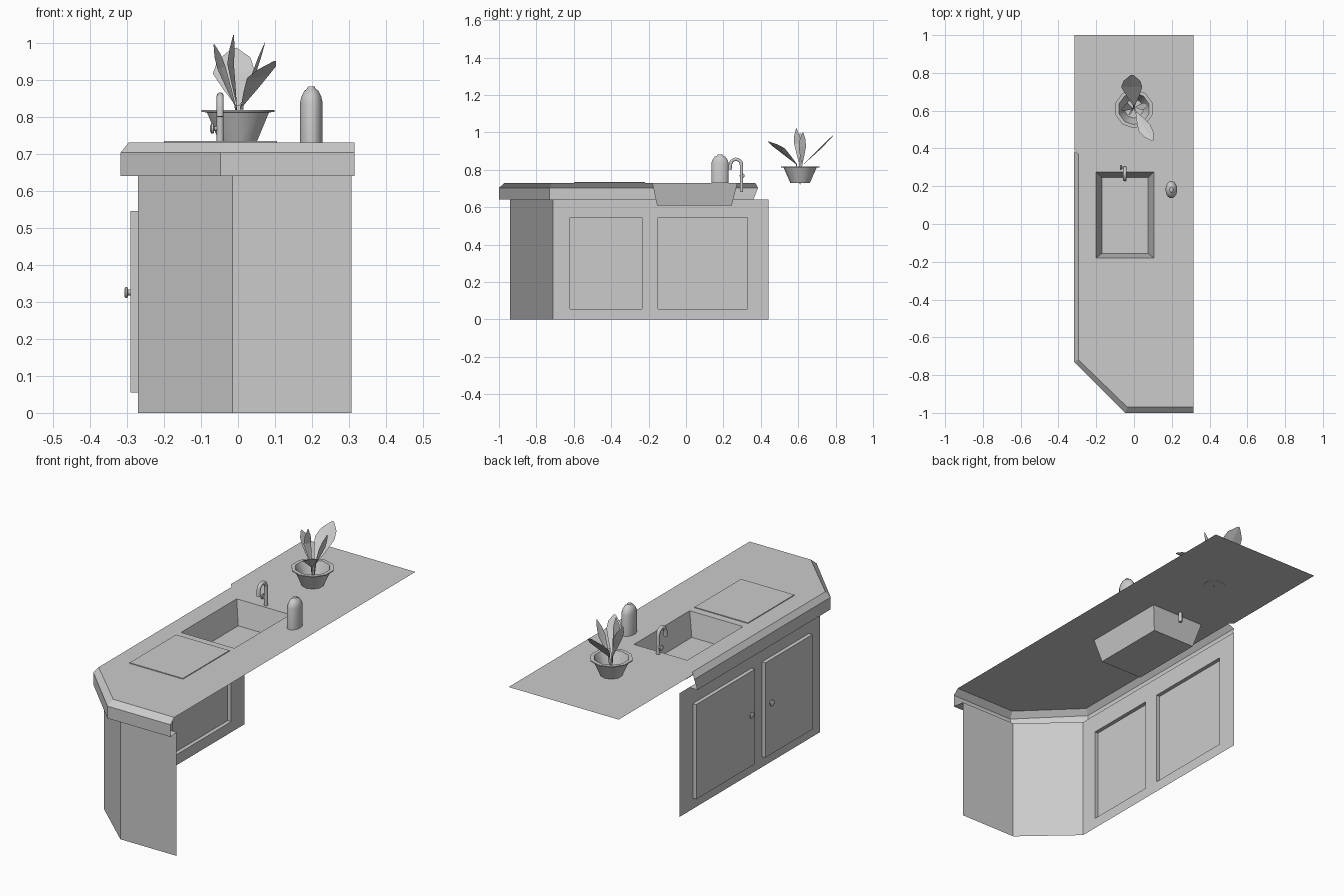
import bpy, bmesh, math
from mathutils import Vector

cube = bpy.data.objects.get("Cube")
if cube:
    bpy.data.objects.remove(cube)

grey = bpy.data.materials.new("plain grey")
grey.use_nodes = True
grey.diffuse_color = (0.6, 0.6, 0.6, 1)
grey.node_tree.nodes["Principled BSDF"].inputs["Base Color"].default_value = (0.6, 0.6, 0.6, 1)


def finish(name, bm, smooth=False, recalc=True):
    bmesh.ops.remove_doubles(bm, verts=bm.verts, dist=0.0001)
    if recalc:
        bmesh.ops.recalc_face_normals(bm, faces=bm.faces)
    mesh = bpy.data.meshes.new(name)
    bm.to_mesh(mesh)
    bm.free()
    mesh.materials.append(grey)
    obj = bpy.data.objects.new(name, mesh)
    bpy.context.collection.objects.link(obj)
    if smooth:
        bpy.ops.object.select_all(action='DESELECT')
        obj.select_set(True)
        bpy.context.view_layer.objects.active = obj
        bpy.ops.object.shade_smooth_by_angle(angle=math.radians(40))
    return obj


def loft(bm, rows, closed=False):
    """Join rows of points with quads."""
    rows = [[bm.verts.new(p) for p in row] for row in rows]
    n = len(rows[0])
    for a, b in zip(rows, rows[1:]):
        for i in range(n if closed else n - 1):
            j = (i + 1) % n
            bm.faces.new((a[i], a[j], b[j], b[i]))
    return rows


def turned(name, profile, centre, sides, squash=(1, 1), axis='Z', caps=(True, True), smooth=True):
    """Rings of (radius, height) stacked along an axis."""
    bm = bmesh.new()
    rings = []
    for r, h in profile:
        ring = []
        for i in range(sides):
            t = 2 * math.pi * (i + 0.5) / sides
            u, v = r * math.cos(t) * squash[0], r * math.sin(t) * squash[1]
            ring.append(Vector(centre) + Vector((u, v, h) if axis == 'Z' else (h, u, v)))
        rings.append(ring)
    rows = loft(bm, rings, True)
    for row, cap in ((rows[0], caps[0]), (rows[-1], caps[1])):
        if cap:
            bm.faces.new(row)
    return finish(name, bm, smooth)


def rect(x0, x1, y0, y1, z):
    return [(x0, y0, z), (x1, y0, z), (x1, y1, z), (x0, y1, z)]


# Cabinet walls, open behind, with door recesses pushed outwards
wall_x, door_x, wall_top = -0.27, -0.29, 0.64
door_z = (0.055, 0.545)
doors = {"front": (-0.62, -0.235), "rear": (-0.15, 0.33)}
bm = bmesh.new()
ys = [-0.71, *doors["front"], *doors["rear"], 0.44]
zs = [0, *door_z, wall_top]
for i in range(5):
    for j in range(3):
        if j == 1 and i in (1, 3):
            continue
        loft(bm, [[(wall_x, ys[i], z), (wall_x, ys[i + 1], z)] for z in zs[j:j + 2]])
for end, corner in (((0.307, -0.94), (-0.015, -0.94)), ((-0.015, -0.94), (wall_x, -0.71))):
    loft(bm, [[(*end, z), (*corner, z)] for z in (0, wall_top)])
finish("cabinet_walls", bm)

for name, (y0, y1) in doors.items():
    bm = bmesh.new()
    rings = [[(x, y0, door_z[0]), (x, y1, door_z[0]), (x, y1, door_z[1]), (x, y0, door_z[1])]
             for x in (wall_x, door_x)]
    bm.faces.new(loft(bm, rings, True)[1])
    finish(name + "_door", bm)

for name, y in (("front", -0.275), ("rear", -0.11)):
    turned(name + "_knob", [(0.008, 0), (0.008, -0.007), (0.016, -0.009), (0.016, -0.013), (0.01, -0.017)],
           (door_x, y, 0.325), 12, axis='X')

# Worktop sheet with a cut-out for the basin
top_z = 0.73
basin = (-0.2, 0.105, -0.18, 0.275)
inner = [(0.315, -0.97), (-0.035, -0.97), (-0.295, -0.718), (-0.295, 0.37)]
bm = bmesh.new()
outline = [(x, y, top_z) for x, y in inner + [(-0.315, 0.39), (-0.315, 1), (0.315, 1)]]
for loop in (outline, rect(*basin, top_z)):
    verts = [bm.verts.new(p) for p in loop]
    for i, v in enumerate(verts):
        bm.edges.new((v, verts[i - 1]))
bmesh.ops.triangle_fill(bm, edges=bm.edges[:], use_beauty=True, normal=(0, 0, 1))
bmesh.ops.dissolve_limit(bm, angle_limit=0.01, verts=bm.verts[:], edges=bm.edges[:])
finish("worktop", bm)

# Bevelled skirt and the lip returning to the cabinet
outer = [(0.315, -1), (-0.047, -1), (-0.317, -0.73)]
cabinet = [(0.307, -0.94), (-0.015, -0.94), (wall_x, -0.71), (wall_x, 0.36)]
bm = bmesh.new()
loft(bm, [[(*p, top_z) for p in inner],
          [(*p, 0.703) for p in outer + [(-0.317, 0.385)]],
          [(*p, wall_top) for p in outer + [(-0.317, 0.36)]],
          [(*p, wall_top) for p in cabinet]])
finish("worktop_edge", bm)

# Basin and raised draining plate
bm = bmesh.new()
bm.faces.new(loft(bm, [rect(*basin, top_z), rect(-0.17, 0.075, -0.155, 0.245, 0.61)], True)[1])
finish("basin", bm)

bm = bmesh.new()
bm.faces.new(loft(bm, [rect(-0.2, 0.105, -0.6, -0.22, z) for z in (top_z, 0.734)], True)[1])
finish("draining_plate", bm)

# Tap: an arched pipe swept along a path, with a side handle
tap_x, pipe_r = -0.048, 0.0095
path = [(0.297, 0.68), (0.297, 0.822)]
path += [(0.267 + 0.03 * math.cos(t), 0.825 + 0.031 * math.sin(t))
         for t in [math.pi * k / 8 for k in range(1, 9)]] + [(0.235, 0.8)]
bm = bmesh.new()
rings = []
for i, (y, z) in enumerate(path):
    a, b = path[max(i - 1, 0)], path[min(i + 1, len(path) - 1)]
    along = Vector((0, b[0] - a[0], b[1] - a[1])).normalized()
    across = along.cross(Vector((1, 0, 0)))
    rings.append([Vector((tap_x, y, z)) + pipe_r * (Vector((1, 0, 0)) * math.cos(t) + across * math.sin(t))
                  for t in [math.pi * k / 5 for k in range(10)]])
rows = loft(bm, rings, True)
for row in (rows[0], rows[-1]):
    bm.faces.new(row)
finish("tap_pipe", bm, True)
turned("tap_handle", [(0.006, 0), (0.006, -0.016), (0.014, -0.018), (0.014, -0.024), (0.008, -0.027)],
       (tap_x, 0.3, 0.768), 10, axis='X')

# Soap bottle, oval in plan
turned("soap_bottle", [(1, 0), (1, 0.108), (0.88, 0.124), (0.62, 0.14), (0.4, 0.144), (0.3, 0.151)],
       (0.198, 0.182, top_z), 16, squash=(0.031, 0.046))

# Plant pot with a flat rim and hollow inside
plant = Vector((0, 0.61, 0))
turned("plant_pot", [(0.052, 0.729), (0.088, 0.811), (0.103, 0.813), (0.103, 0.818),
                     (0.084, 0.818), (0.05, 0.735)], plant, 10)


def leaf(name, points, half_width, side):
    """Folded blade: stem, widening middle and pointed tip along a midrib."""
    bm = bmesh.new()
    side = Vector(side).normalized()
    p = [plant + Vector(q) for q in points]
    rib = [p[0], p[1], p[1].lerp(p[2], 0.5), p[2], p[2].lerp(p[3], 0.5), p[3]]
    rows = []
    for point, w in zip(rib, (0.08, 0.12, 0.6, 1, 0.8, 0.1)):
        lift = Vector((0, 0, 0.12 * w * half_width))
        rows.append([point - side * w * half_width + lift, point, point + side * w * half_width + lift])
    loft(bm, rows)
    finish(name, bm, recalc=False)


root = (0, 0, 0.722)
leaf("rear_leaf", [root, (0, 0.02, 0.83), (-0.012, 0.115, 0.915), (-0.01, 0.18, 0.985)], 0.056, (1, 0, 0.1))
leaf("front_leaf", [root, (0.012, -0.02, 0.83), (0.055, -0.1, 0.905), (0.1, -0.17, 0.95)], 0.036, (0.85, 0.5, 0.15))
leaf("left_leaf", [root, (0.008, 0.01, 0.83), (0.045, 0.012, 0.92), (0.073, 0.015, 1.0)], 0.02, (0.25, 1, 0))
leaf("right_leaf", [root, (-0.008, 0, 0.83), (-0.045, 0.01, 0.93), (-0.065, 0, 0.995)], 0.024, (0.5, 1, 0.2))
leaf("upright_leaf", [root, (-0.005, -0.005, 0.84), (-0.02, -0.015, 0.94), (-0.012, -0.02, 1.02)], 0.02, (0.5, 1, 0))
